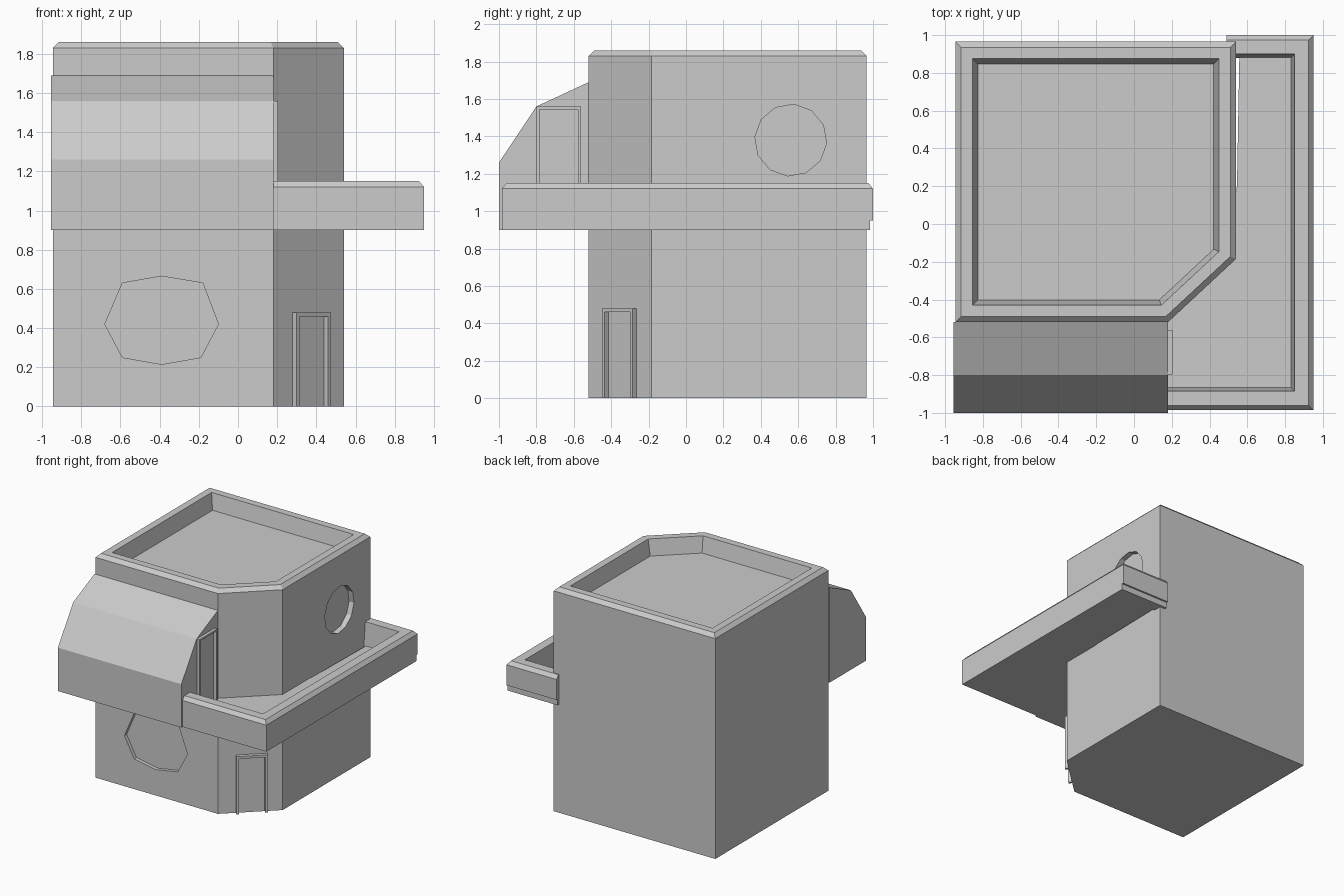
import bpy, bmesh, math
from mathutils import Vector, Matrix

if "Cube" in bpy.data.objects:
    bpy.data.objects.remove(bpy.data.objects["Cube"])


def make(name, bm):
    bmesh.ops.recalc_face_normals(bm, faces=bm.faces)
    me = bpy.data.meshes.new(name)
    bm.to_mesh(me)
    bm.free()
    ob = bpy.data.objects.new(name, me)
    bpy.context.scene.collection.objects.link(ob)
    return ob


def inset(path, d, closed):
    """Mitred offset of a counter-clockwise path towards its left side."""
    out, n = [], len(path)
    for i, p in enumerate(path):
        p = Vector(p)
        a = Vector(path[i - 1]) if closed or i > 0 else None
        b = Vector(path[(i + 1) % n]) if closed or i < n - 1 else None
        dirs = [v.normalized() for v in ((p - a) if a else None, (b - p) if b else None) if v]
        normals = [Vector((-v.y, v.x)) for v in dirs]
        m = sum(normals, Vector((0, 0))).normalized()
        out.append(p + m * d / m.dot(normals[0]))
    return out


def loft(bm, rings, wrap):
    """Join point rings with quads, then cap the first and last ring."""
    vs = [[bm.verts.new(p) for p in r] for r in rings]
    for a, b in zip(vs, vs[1:]):
        for i in range(len(a) if wrap else len(a) - 1):
            j = (i + 1) % len(a)
            bm.faces.new((a[i], a[j], b[j], b[i]))
    bm.faces.new(vs[0])
    bm.faces.new(vs[-1])


def prism(name, pts, vec):
    bm = bmesh.new()
    loft(bm, [pts, [Vector(p) + Vector(vec) for p in pts]], True)
    return make(name, bm)


def recess(target, pts, vec):
    cutter = prism("recess_cutter", pts, vec)
    cutter.hide_render = True
    mod = target.modifiers.new("recess", 'BOOLEAN')
    mod.object, mod.operation, mod.solver = cutter, 'DIFFERENCE', 'EXACT'
    bpy.context.view_layer.objects.active = target
    bpy.ops.object.modifier_apply(modifier=mod.name)
    bpy.data.objects.remove(cutter)


def door_frame(name, origin, angle, half, height, depth, t):
    """U-shaped frame standing on a wall; local x runs along the wall."""
    pts = [(-half, 0), (-half, height), (half, height), (half, 0),
           (half - t, 0), (half - t, height - t), (t - half, height - t), (t - half, 0)]
    ob = prism(name, [(x, 0.01, z) for x, z in pts], (0, -depth - 0.01, 0))
    ob.matrix_world = Matrix.Translation(origin) @ Matrix.Rotation(angle, 4, 'Z')
    return ob


# Tower with cut corner, bevelled parapet and sunken roof
plan = [(-0.945, -0.52), (0.18, -0.52), (0.54, -0.185), (0.54, 0.965), (-0.945, 0.965)]
bm = bmesh.new()
loft(bm, [[(p.x, p.y, z) for p in inset(plan, d, True)] for d, z in
          [(0, 0), (0, 1.83), (0.03, 1.86), (0.09, 1.86), (0.118, 1.73)]], True)
tower = make("tower", bm)

# Shallow octagonal niche in front, round window niche on the right
recess(tower, [(-0.68, -0.6, 0.42), (-0.59, -0.6, 0.25), (-0.39, -0.6, 0.215), (-0.19, -0.6, 0.25),
               (-0.10, -0.6, 0.42), (-0.18, -0.6, 0.63), (-0.39, -0.6, 0.665), (-0.59, -0.6, 0.63)],
       (0, 0.11, 0))
recess(tower, [(0.6, 0.56 + 0.192 * math.cos(a), 1.38 + 0.192 * math.sin(a))
               for a in [math.radians(30 * i - 5) for i in range(12)]], (-0.105, 0, 0))

# Overhanging front bay with sloped roof
prism("front_bay", [(-0.955, y, z) for y, z in
                    [(-0.52, 0.9), (-1.0, 0.9), (-1.0, 1.26), (-0.8, 1.56), (-0.52, 1.69)]],
      (1.135, 0, 0))

# Balcony floor
prism("balcony_floor", [(x, y, 0.9) for x, y in
                        [(0.17, -0.985), (0.95, -0.985), (0.95, 0.985), (0.49, 0.985), (0.49, 0.9),
                         (0.558, 0.9), (0.545, 0.2), (0.5, -0.1), (0.17, -0.45)]], (0, 0, 0.06))

# Balcony parapet wrapping three sides
path = [(0.17, -0.985), (0.95, -0.985), (0.95, 1.0), (0.49, 1.0)]
profile = [(0, 0.95), (0, 1.12), (0.025, 1.15), (0.1, 1.15), (0.12, 0.95)]
rings = [inset(path, d, False) for d, z in profile]
bm = bmesh.new()
loft(bm, [[(r[i].x, r[i].y, z) for r, (d, z) in zip(rings, profile)]
          for i in range(len(path))], True)
make("balcony_parapet", bm)

# Door frames on the cut corner and the side of the bay
door_frame("corner_door_frame", (0.367, -0.346, 0), math.atan2(0.335, 0.36), 0.12, 0.48, 0.03, 0.02)
door_frame("balcony_door_frame", (0.18, -0.68, 0.95), math.pi / 2, 0.118, 0.61, 0.025, 0.015)
